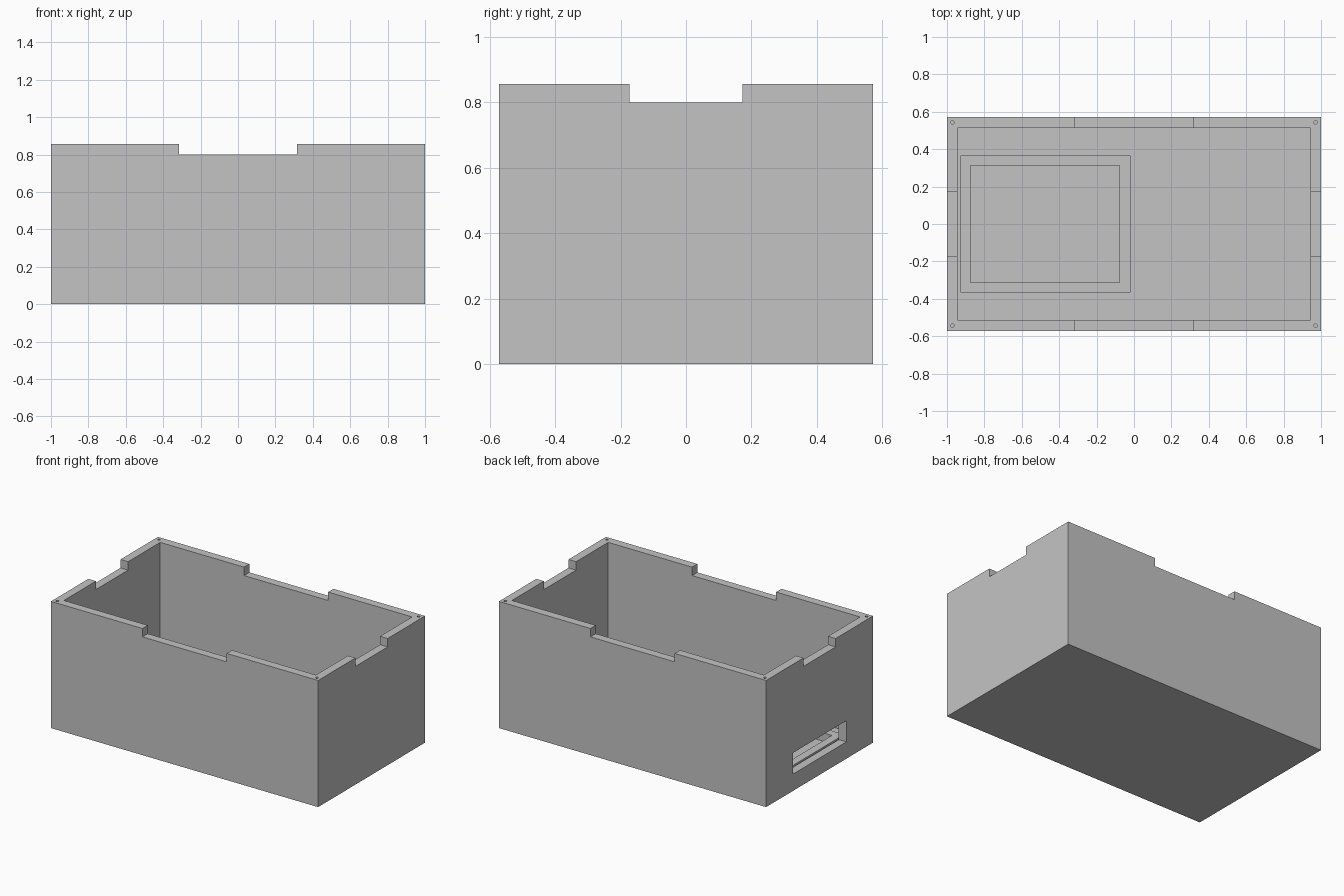
import bpy
from mathutils import Vector

if "Cube" in bpy.data.objects:
    bpy.data.objects.remove(bpy.data.objects["Cube"], do_unlink=True)

grey = bpy.data.materials.new("light grey")
grey.use_nodes = True
colour = (0.55, 0.55, 0.55, 1)
grey.diffuse_color = colour
grey.node_tree.nodes["Principled BSDF"].inputs["Base Color"].default_value = colour

# Main sizes
WALL = 0.057
HX, HY, HEIGHT = 1.0, 0.5715, 0.857
IX, IY = HX - WALL, HY - WALL


def box(name, low, high):
    """Axis-aligned box between two corners."""
    low, high = Vector(low), Vector(high)
    bpy.ops.mesh.primitive_cube_add(size=1, location=(low + high) / 2)
    obj = bpy.context.object
    obj.name = name
    obj.scale = high - low
    bpy.ops.object.transform_apply(location=False, rotation=False, scale=True)
    obj.data.materials.append(grey)
    return obj


def cut(target, cutter):
    """Subtract the cutter from the target, then discard it."""
    cutter.hide_render = True
    mod = target.modifiers.new("cut", 'BOOLEAN')
    mod.operation = 'DIFFERENCE'
    mod.solver = 'EXACT'
    mod.object = cutter
    bpy.context.view_layer.objects.active = target
    bpy.ops.object.modifier_apply(modifier=mod.name)
    bpy.data.objects.remove(cutter, do_unlink=True)


# Open case: hollow block with a floor
case = box("case", (-HX, -HY, 0), (HX, HY, HEIGHT))
cut(case, box("cavity_cutter", (-IX, -IY, WALL), (IX, IY, 1)))

# Rim notches in the middle third of every wall
NOTCH = HEIGHT - WALL
cut(case, box("long_wall_notch_cutter", (-0.315, -1, NOTCH), (0.315, 1, 1)))
cut(case, box("end_wall_notch_cutter", (-2, -0.172, NOTCH), (2, 0.172, 1)))

# Connector slot through one end wall
cut(case, box("slot_cutter", (-1.2, -0.286, 0.114), (-0.9, 0.286, 0.257)))

# Small screw holes in the rim corners
for sx in (-1, 1):
    for sy in (-1, 1):
        bpy.ops.mesh.primitive_cylinder_add(
            vertices=12, radius=0.009, depth=0.2,
            location=(sx * (HX - WALL / 2), sy * (HY - WALL / 2), HEIGHT))
        hole = bpy.context.object
        hole.name = "screw_hole_cutter"
        hole.data.materials.append(grey)
        cut(case, hole)

# Raised board frame on the floor behind the slot
frame = box("board_frame", (-0.928, -0.367, WALL), (-0.019, 0.367, 0.114))
cut(frame, box("frame_cutter", (-0.874, -0.312, 0), (-0.077, 0.312, 0.3)))
